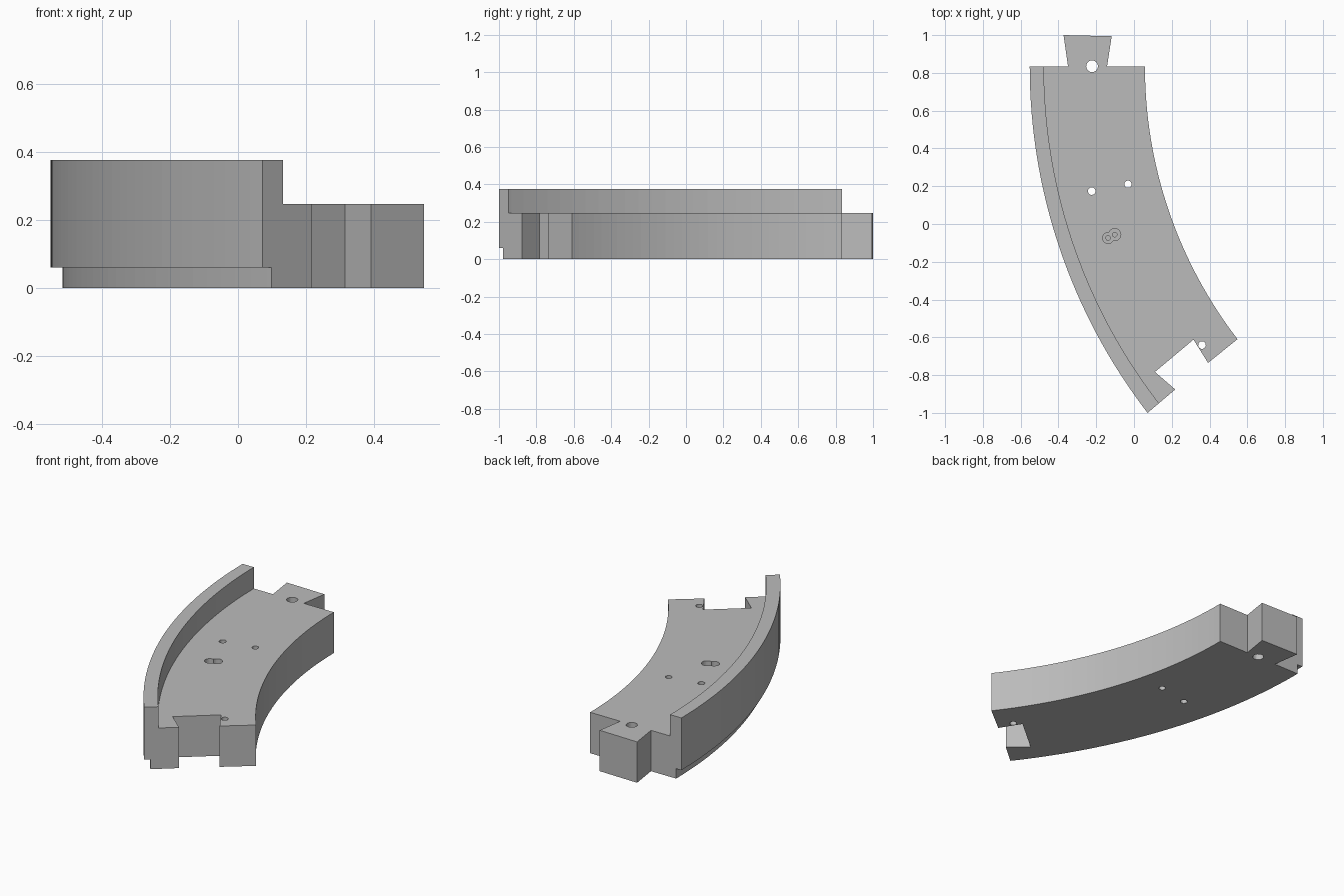
import bpy, bmesh, math

if "Cube" in bpy.data.objects:
    bpy.data.objects.remove(bpy.data.objects["Cube"])

grey = bpy.data.materials.new("plain_grey")
grey.diffuse_color = (0.5, 0.5, 0.5, 1)
grey.use_nodes = True
grey.node_tree.nodes["Principled BSDF"].inputs["Base Color"].default_value = grey.diffuse_color

TOP_Y = 0.833            # straight end of the curved segment
DECK, RAIL, STEP = 0.247, 0.376, 0.06


def arc(x0, end, extra=0.0, n=32):
    """Arc leaving (x0, TOP_Y) straight down and bending to end."""
    dx, dy = end[0] - x0, TOP_Y - end[1]
    a = 2 * math.atan(dx / dy)
    r = dy / math.sin(a)
    ts = [-extra + (a + 2 * extra) * i / n for i in range(n + 1)]
    return [(x0 + r - r * math.cos(t), TOP_Y - r * math.sin(t)) for t in ts]


def prism(name, pts, z0, z1):
    bm = bmesh.new()
    f = bm.faces.new([bm.verts.new((x, y, z0)) for x, y in pts])
    ext = bmesh.ops.extrude_face_region(bm, geom=[f])
    up = [v for v in ext["geom"] if isinstance(v, bmesh.types.BMVert)]
    bmesh.ops.translate(bm, verts=up, vec=(0, 0, z1 - z0))
    bmesh.ops.recalc_face_normals(bm, faces=bm.faces)
    me = bpy.data.meshes.new(name)
    bm.to_mesh(me)
    bm.free()
    me.materials.append(grey)
    ob = bpy.data.objects.new(name, me)
    bpy.context.collection.objects.link(ob)
    return ob


def circle(x, y, r, n=24):
    return [(x + r * math.cos(2 * math.pi * i / n),
             y + r * math.sin(2 * math.pi * i / n)) for i in range(n)]


# curved body with dovetail socket at the front and tongue at the back
socket = [(0.218, -0.876), (0.111, -0.783), (0.315, -0.612), (0.392, -0.735)]
tongue = [(-0.143, TOP_Y), (-0.118, 0.994), (-0.373, 1.0), (-0.349, TOP_Y)]
outline = (arc(-0.552, (0.072, -1.0)) + socket
           + arc(0.058, (0.548, -0.61))[::-1] + tongue)
body = prism("curved_track_segment", outline, 0, RAIL)

# cut away everything above the deck except the rail, and the lower outer step
cutters = [
    prism("deck_cutter", arc(-0.477, (0.132, -0.949), 0.1)
          + [(1.5, -1.5), (1.5, 1.5)], DECK, 0.6),
    prism("step_cutter", arc(-0.517, (0.098, -0.978), 0.1)
          + [(-1.5, -1.5), (-1.5, 1.5)], -0.2, STEP),
]

# through holes
for x, y, r in [(-0.222, 0.835, 0.031), (-0.224, 0.174, 0.02),
                (-0.032, 0.211, 0.019), (0.36, -0.641, 0.02)]:
    cutters.append(prism("hole_cutter", circle(x, y, r), -0.1, 0.3))

# two blind counterbored pockets
for x, y, r, d in [(-0.137, -0.074, 0.029, 0.03), (-0.102, -0.056, 0.032, 0.034)]:
    cutters.append(prism("pocket_cutter", circle(x, y, r), DECK - d, 0.3))
    cutters.append(prism("pilot_cutter", circle(x, y, 0.012), DECK - 0.08, 0.31))

for c in cutters:
    c.hide_render = True
    m = body.modifiers.new(c.name, 'BOOLEAN')
    m.operation, m.solver, m.object = 'DIFFERENCE', 'EXACT', c

# bake the cuts and drop the cutters
dg = bpy.context.evaluated_depsgraph_get()
baked = bpy.data.meshes.new_from_object(body.evaluated_get(dg))
body.modifiers.clear()
body.data = baked
for c in cutters:
    bpy.data.objects.remove(c)
